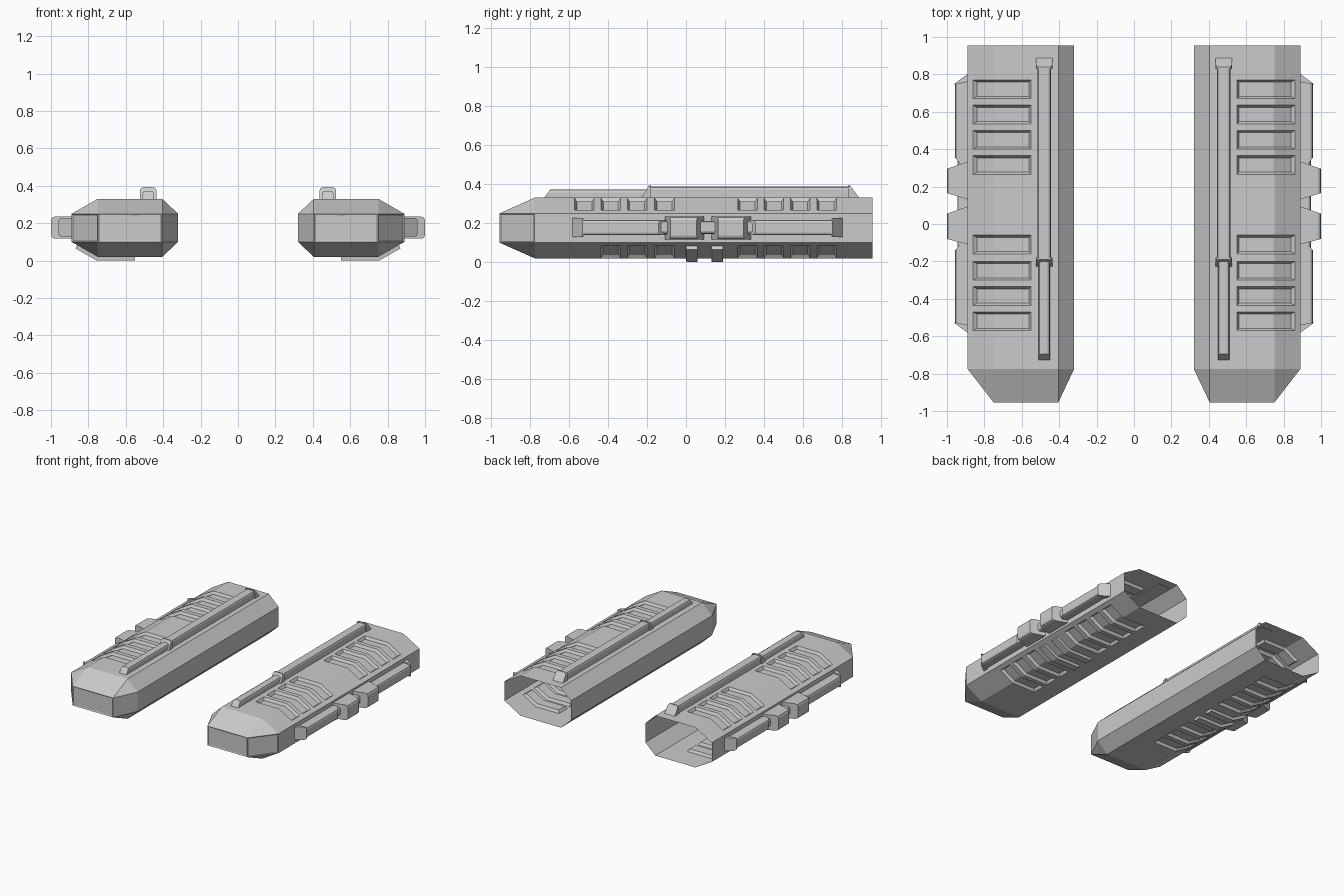
import bpy, bmesh

if "Cube" in bpy.data.objects:
    bpy.data.objects.remove(bpy.data.objects["Cube"])


def finish(bm, name):
    """Turn a bmesh into an object mirrored to both sides of x = 0."""
    me = bpy.data.meshes.new(name)
    bm.to_mesh(me)
    bm.free()
    ob = bpy.data.objects.new(name, me)
    bpy.context.collection.objects.link(ob)
    mod = ob.modifiers.new("Mirror", 'MIRROR')
    mod.use_axis[0] = True
    mod.use_clip = False
    return ob


def rail(name, pts, lo, hi, side=False, bevel=0.015):
    """Extrude a (y, height) profile across lo..hi; side=True points it outward in x."""
    bm = bmesh.new()
    put = (lambda y, h, w: (h, y, w)) if side else (lambda y, h, w: (w, y, h))
    a = [bm.verts.new(put(y, h, lo)) for y, h in pts]
    b = [bm.verts.new(put(y, h, hi)) for y, h in pts]
    n = len(pts)
    bm.faces.new(a)
    bm.faces.new(b[::-1])
    for i in range(n):
        j = (i + 1) % n
        bm.faces.new((a[i], b[i], b[j], a[j]))
    bmesh.ops.recalc_face_normals(bm, faces=bm.faces[:])
    # chamfer the long outer edges
    top = max(h for _, h in pts)
    k = 0 if side else 2
    edges = [e for e in bm.edges
             if all(abs(v.co[k] - top) < 1e-5 for v in e.verts)
             and abs(e.verts[0].co.y - e.verts[1].co.y) > 1e-4]
    bmesh.ops.bevel(bm, geom=edges, offset=bevel, segments=2, profile=0.5,
                    affect='EDGES')
    return finish(bm, name)


# --- hull: eight-sided open shell with tapered nose ---
ring = [(0.32, 0.10), (0.405, 0.02), (0.55, 0.02), (0.75, 0.02), (0.86, 0.083),
        (0.89, 0.10), (0.89, 0.25), (0.86, 0.267), (0.75, 0.33), (0.55, 0.33),
        (0.405, 0.33), (0.32, 0.25)]
grooves = [-0.57, -0.435, -0.30, -0.16, 0.265, 0.40, 0.535, 0.67]
straps = [0.0, 0.13]
GW, SW = 0.10, 0.06
cuts = sorted([-0.775, 0.955] + [g + d for g in grooves for d in (0, GW)]
              + [s + d for s in straps for d in (0, SW)])

bm = bmesh.new()
nose = [(min(max(x, 0.405), 0.75), min(max(z, 0.10), 0.25)) for x, z in ring]
rows = [[bm.verts.new((x, -0.955, z)) for x, z in nose]]
rows += [[bm.verts.new((x, y, z)) for x, z in ring] for y in cuts]
n = len(ring)
cell = {}
for r in range(len(rows) - 1):
    for i in range(n):
        j = (i + 1) % n
        cell[r, i] = bm.faces.new((rows[r][i], rows[r + 1][i],
                                   rows[r + 1][j], rows[r][j]))
front = bm.faces.new(rows[0])

# pressed grooves above and below, raised straps below
for r, y in enumerate(cuts[:-1], start=1):
    if y in grooves:
        for pair in ((2, 3), (7, 8)):
            bmesh.ops.inset_region(bm, faces=[cell[r, i] for i in pair],
                                   thickness=0.012, depth=-0.02,
                                   use_even_offset=True)
    elif y in straps:
        bmesh.ops.inset_region(bm, faces=[cell[r, i] for i in (2, 3)],
                               thickness=0.002, depth=0.02,
                               use_even_offset=True)
bmesh.ops.remove_doubles(bm, verts=bm.verts[:], dist=1e-4)
# shallow panels on the nose end and its outer cheek
bm.normal_update()
panels = [f for f in bm.faces if f.calc_center_median().y < -0.8
          and (f.normal.y < -0.95 or (f.normal.x > 0.7 and abs(f.normal.z) < 0.1))
          and f.calc_area() > 0.01]
bmesh.ops.inset_individual(bm, faces=panels, thickness=0.008, depth=-0.004)
finish(bm, "hull")

# --- top rails ---
rail("top_rail_rear", [(-0.21, 0.325), (0.885, 0.325), (0.835, 0.387), (-0.185, 0.387)],
     0.445, 0.515)
rail("top_rail_front", [(-0.73, 0.325), (-0.19, 0.325), (-0.19, 0.373), (-0.695, 0.373)],
     0.45, 0.51)
rail("top_rail_collar", [(-0.23, 0.325), (-0.18, 0.325), (-0.18, 0.392), (-0.19, 0.392)],
     0.437, 0.523)
rail("top_rail_end", [(0.83, 0.325), (0.89, 0.325), (0.84, 0.392), (0.83, 0.392)],
     0.437, 0.523)

# --- side bars, two per pod, with flanged outer ends ---
rail("side_bar_front", [(-0.57, 0.885), (-0.10, 0.885), (-0.10, 0.92), (-0.14, 0.957),
                        (-0.525, 0.957)], 0.138, 0.217, True)
rail("side_bar_rear", [(0.79, 0.885), (0.31, 0.885), (0.31, 0.92), (0.355, 0.957),
                       (0.745, 0.957)], 0.138, 0.217, True)
rail("side_bar_front_end", [(-0.585, 0.885), (-0.54, 0.885), (-0.525, 0.96), (-0.53, 0.96)],
     0.128, 0.227, True)
rail("side_bar_rear_end", [(0.805, 0.885), (0.76, 0.885), (0.745, 0.96), (0.75, 0.96)],
     0.128, 0.227, True)

# --- linking core and two clamps ---
rail("clamp_core", [(-0.15, 0.885), (0.36, 0.885), (0.36, 0.945), (-0.15, 0.945)],
     0.145, 0.21, True)
rail("clamp_front", [(-0.11, 0.885), (0.095, 0.885), (0.055, 1.0), (-0.08, 1.0)],
     0.117, 0.235, True, 0.02)
rail("clamp_rear", [(0.13, 0.885), (0.335, 0.885), (0.295, 1.0), (0.165, 1.0)],
     0.117, 0.235, True, 0.02)
